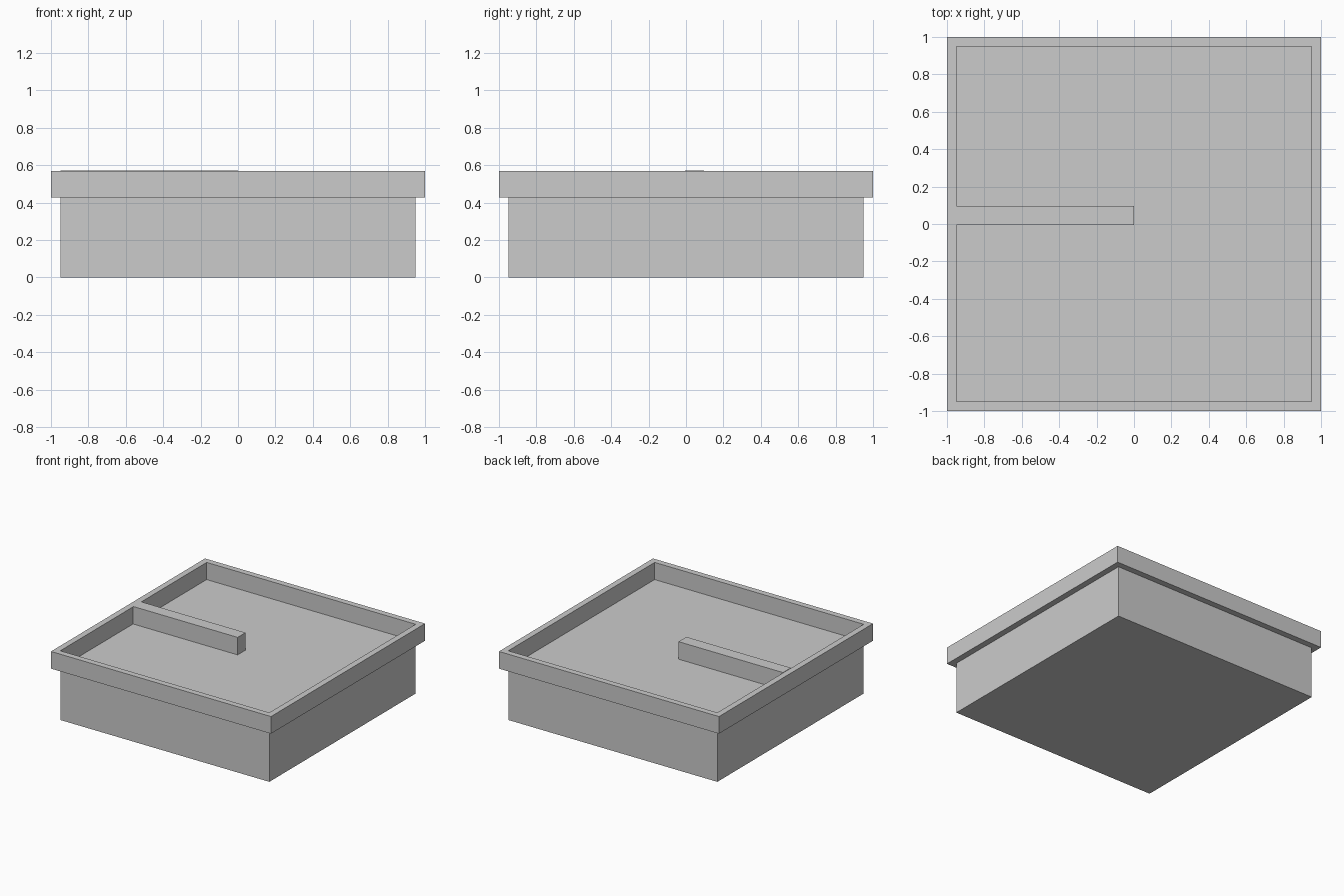
import bpy

if "Cube" in bpy.data.objects:
    bpy.data.objects.remove(bpy.data.objects["Cube"])

BODY = 0.95      # half width of the base and of the rim opening
RIM_Z = 0.428    # floor level / underside of rim
TOP_Z = 0.569


def make_object(name, verts, faces):
    mesh = bpy.data.meshes.new(name)
    mesh.from_pydata(verts, [], faces)
    mesh.update()
    obj = bpy.data.objects.new(name, mesh)
    bpy.context.collection.objects.link(obj)
    return obj


def box(name, lo, hi):
    verts = [(x, y, z) for x in (lo[0], hi[0]) for y in (lo[1], hi[1]) for z in (lo[2], hi[2])]
    faces = [(0, 1, 3, 2), (4, 6, 7, 5), (0, 4, 5, 1), (2, 3, 7, 6), (0, 2, 6, 4), (1, 5, 7, 3)]
    return make_object(name, verts, faces)


def square_ring(name, profile):
    """Sweep a closed (half width, z) profile around a square."""
    corners = [(-1, -1), (1, -1), (1, 1), (-1, 1)]
    n = len(profile)
    verts = [(cx * r, cy * r, z) for cx, cy in corners for r, z in profile]
    faces = []
    for c in range(4):
        a, b = c * n, (c + 1) % 4 * n
        for i in range(n):
            j = (i + 1) % n
            faces.append((a + i, b + i, b + j, a + j))
    return make_object(name, verts, faces)


# Solid base whose top is the recessed floor
box("base", (-BODY, -BODY, 0), (BODY, BODY, RIM_Z))

# Overhanging raised rim
square_ring("rim", [(1, RIM_Z), (1, TOP_Z), (BODY, TOP_Z), (BODY, RIM_Z)])

# Divider wall running from the left rim to the middle
box("divider", (-BODY, -0.005, RIM_Z), (0, 0.097, TOP_Z + 0.003))
